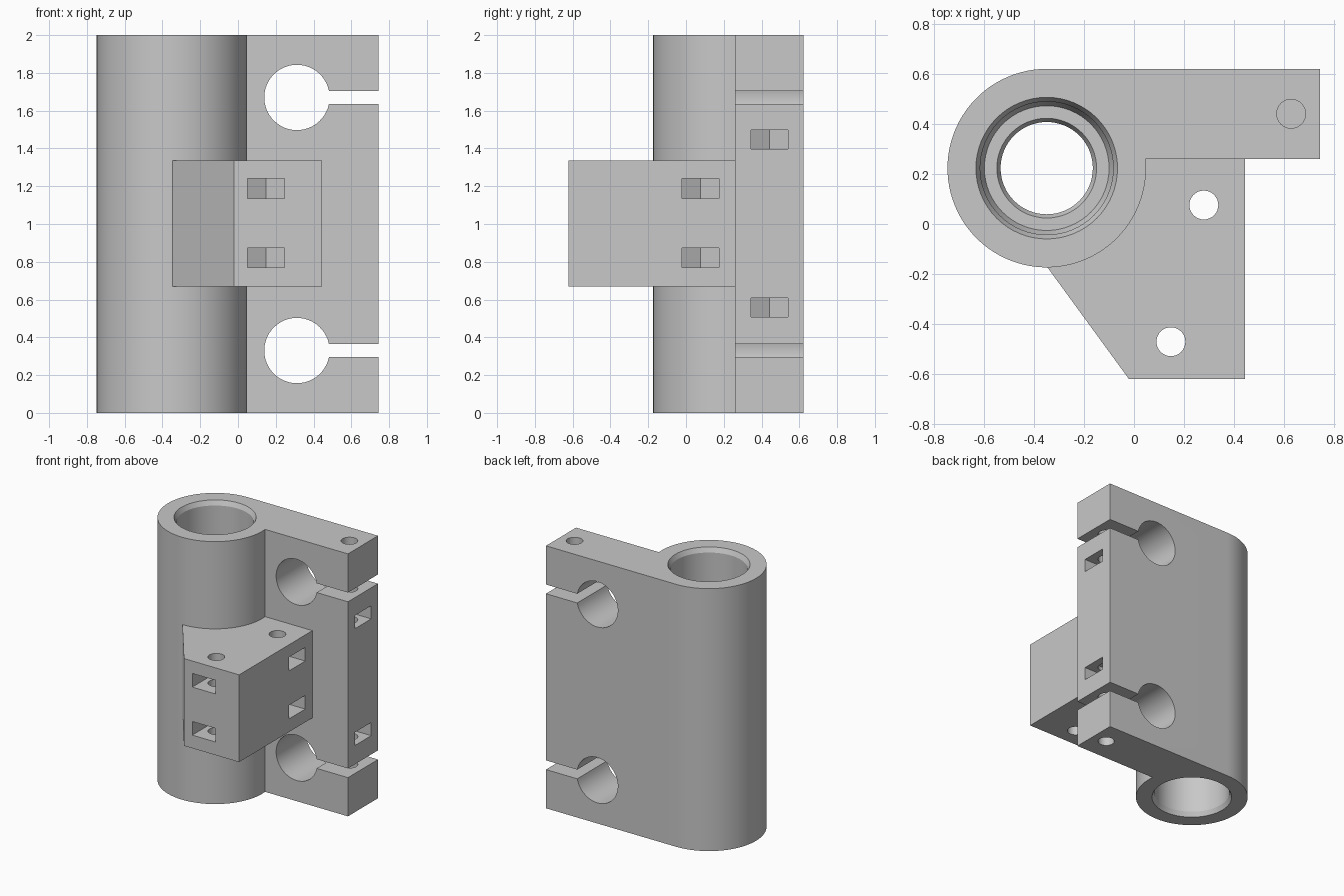
import bpy, bmesh, math
from mathutils import Vector

cube = bpy.data.objects.get("Cube")
if cube:
    bpy.data.objects.remove(cube, do_unlink=True)

grey = bpy.data.materials.new("plain grey")
grey.use_nodes = True
GREY = (0.58, 0.58, 0.58, 1)
grey.diffuse_color = GREY
grey.node_tree.nodes["Principled BSDF"].inputs["Base Color"].default_value = GREY

AXIS = Vector((-0.35, 0.224))   # centre of the barrel
R = 0.398                       # barrel radius
BACK, FRONT, SIDE = 0.622, 0.26, 0.745
HEIGHT = 2.0


def loft(name, rings):
    """Closed solid through a stack of rings with equal point counts."""
    bm = bmesh.new()
    loops = [[bm.verts.new(p) for p in ring] for ring in rings]
    n = len(loops[0])
    for a, b in zip(loops, loops[1:]):
        for i in range(n):
            j = (i + 1) % n
            bm.faces.new((a[i], a[j], b[j], b[i]))
    bm.faces.new(loops[0])
    bm.faces.new(loops[-1])
    bmesh.ops.recalc_face_normals(bm, faces=bm.faces)
    mesh = bpy.data.meshes.new(name)
    bm.to_mesh(mesh)
    bm.free()
    mesh.materials.append(grey)
    ob = bpy.data.objects.new(name, mesh)
    bpy.context.collection.objects.link(ob)
    return ob


def prism(name, outline, lo, hi, axis="z"):
    """Extrude a 2D outline along z (points x, y) or along y (points x, z)."""
    place = (lambda u, v, h: (u, v, h)) if axis == "z" else (lambda u, v, h: (u, h, v))
    return loft(name, [[place(u, v, h) for u, v in outline] for h in (lo, hi)])


def arc(cx, cy, r, start=0, end=360, n=48):
    steps = n if end - start == 360 else n - 1
    angles = [math.radians(start + (end - start) * i / steps) for i in range(n)]
    return [(cx + r * math.cos(a), cy + r * math.sin(a)) for a in angles]


def combine(target, tool, operation="DIFFERENCE"):
    tool.hide_render = True
    mod = target.modifiers.new("combine", "BOOLEAN")
    mod.operation, mod.solver, mod.object = operation, "EXACT", tool
    bpy.context.view_layer.objects.active = target
    bpy.ops.object.modifier_apply(modifier=mod.name)
    bpy.data.objects.remove(tool, do_unlink=True)


# Barrel and flat clamp plate share one outline
end = 360 + math.degrees(math.asin((FRONT - AXIS.y) / R))
outline = arc(AXIS.x, AXIS.y, R, 90, end, 72) + [(SIDE, FRONT), (SIDE, BACK)]
body = prism("clamp_body", outline, 0, HEIGHT)

# Mounting block on the front
block = [(AXIS.x, -0.17), (-0.02, -0.622), (0.445, -0.622), (0.445, 0.4), (AXIS.x, 0.4)]
combine(body, prism("mounting_block", block, 0.67, 1.335), "UNION")

# Stepped bore with chamfered mouths and a narrow central lip
half = [(0.3, 2.016), (0.284, 2.0), (0.267, 1.965), (0.267, 1.24),
        (0.25, 1.2), (0.2, 1.2), (0.185, 1.17)]
steps = half + [(r, HEIGHT - z) for r, z in reversed(half)]
combine(body, loft("bore", [[(x, y, z) for x, y in arc(AXIS.x, AXIS.y, r, n=64)]
                            for r, z in steps]))

# Rod holes opening to the side through clamping slots
for z in (1.67, HEIGHT - 1.67):
    ROD, GAP = 0.173, 0.035
    a = math.degrees(math.asin(GAP / ROD))
    keyhole = arc(0.312, z, ROD, a, 360 - a) + [(1, z - GAP), (1, z + GAP)]
    combine(body, prism("rod_hole", keyhole, 0, 1, "y"))


# Nut pockets: straight channels ending in a hexagon point around the screw
def nut_pocket(cx, cy, direction, z, height):
    d = Vector(direction)
    s = Vector((-d.y, d.x)) * 0.098
    c = Vector((cx, cy))
    pts = [c + d * 0.4 + s, c - d * 0.056 + s, c - d * 0.113,
           c - d * 0.056 - s, c + d * 0.4 - s]
    combine(body, prism("nut_pocket", [tuple(p) for p in pts],
                        z - height / 2, z + height / 2))


def screw_hole(cx, cy, lo, hi):
    combine(body, prism("screw_hole", arc(cx, cy, 0.058, n=32), lo, hi))


PLATE, SIDE_SCREW, FRONT_SCREW = (0.63, 0.442), (0.28, 0.076), (0.148, -0.472)
for z in (1.188, HEIGHT - 1.188 + 0.01):
    nut_pocket(*FRONT_SCREW, (0, -1), z, 0.104)
    nut_pocket(*SIDE_SCREW, (1, 0), z, 0.104)
for z in (1.448, 0.558):
    nut_pocket(*PLATE, (1, 0), z, 0.1)

# Screw holes: through the block, blind from each end of the plate
screw_hole(*FRONT_SCREW, 0.5, 1.5)
screw_hole(*SIDE_SCREW, 0.5, 1.5)
screw_hole(*PLATE, 1.36, 2.1)
screw_hole(*PLATE, -0.1, 0.64)

# Smooth round walls, crisp edges
bpy.ops.object.select_all(action="DESELECT")
body.select_set(True)
bpy.context.view_layer.objects.active = body
bpy.ops.object.shade_smooth_by_angle(angle=math.radians(20))
